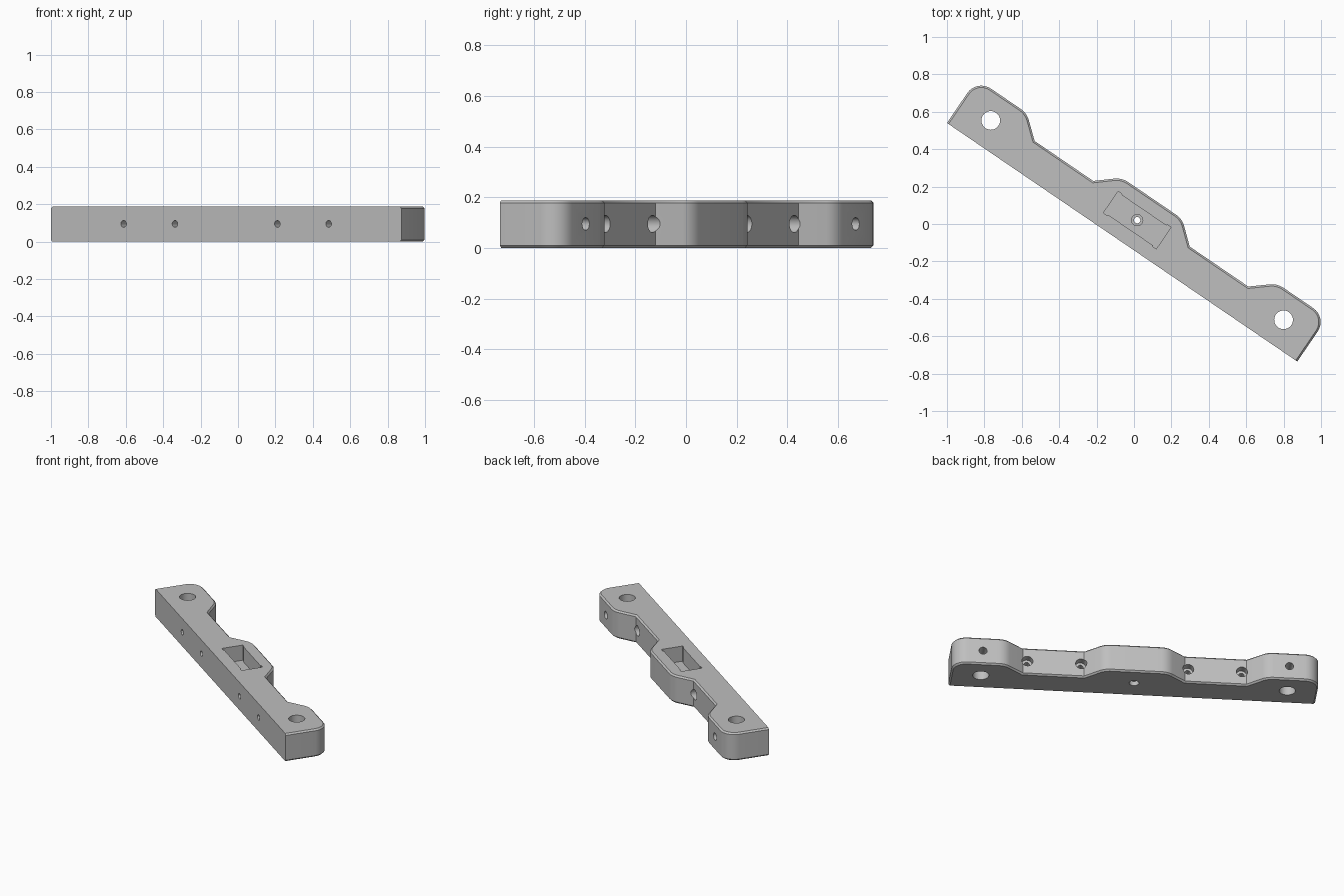
import bpy, bmesh, math
from mathutils import Vector, Matrix

if "Cube" in bpy.data.objects:
    bpy.data.objects.remove(bpy.data.objects["Cube"])

H = 0.188          # thickness
LEN = 1.133        # half length of the straight front edge
BACK = 0.284       # depth at the three lobes
WAIST = 0.184      # depth at the two recesses
MID = 0.143        # centre line of the vertical holes
HZ = 0.095         # height of the cross holes

grey = bpy.data.materials.new("plain grey")
grey.diffuse_color = (0.52, 0.52, 0.52, 1)
grey.use_nodes = True
grey.node_tree.nodes["Principled BSDF"].inputs["Base Color"].default_value = grey.diffuse_color


def fillet(p0, p1, p2, r, n=8):
    """Arc points that round the corner p1."""
    a, b = (p0 - p1).normalized(), (p2 - p1).normalized()
    half = a.angle(b) / 2
    c = p1 + (a + b).normalized() * (r / math.sin(half))
    t = r / math.tan(half)
    s, e = p1 + a * t - c, p1 + b * t - c
    ang = s.angle(e)
    return [c + (s * math.sin(ang * (1 - i / n)) + e * math.sin(ang * i / n)) / math.sin(ang)
            for i in range(n + 1)]


def prism(name, pts, z0, z1, chamfer=0):
    """Extrude an outline; chamfer top and bottom rims except along the front."""
    bm = bmesh.new()
    face = bm.faces.new([bm.verts.new((x, y, z0)) for x, y in pts])
    ext = bmesh.ops.extrude_face_region(bm, geom=[face])
    for v in ext["geom"]:
        if isinstance(v, bmesh.types.BMVert):
            v.co.z = z1
    bmesh.ops.recalc_face_normals(bm, faces=bm.faces)
    if chamfer:
        rim = [e for e in bm.edges
               if abs(e.verts[0].co.z - e.verts[1].co.z) < 1e-5
               and max(v.co.y for v in e.verts) > 1e-4]
        bmesh.ops.bevel(bm, geom=rim, offset=chamfer, segments=1,
                        affect='EDGES', profile=0.5)
    me = bpy.data.meshes.new(name)
    bm.to_mesh(me)
    bm.free()
    ob = bpy.data.objects.new(name, me)
    bpy.context.collection.objects.link(ob)
    return ob


def cut(target, tool):
    mod = target.modifiers.new("cut", 'BOOLEAN')
    mod.operation, mod.solver, mod.object = 'DIFFERENCE', 'EXACT', tool
    bpy.context.view_layer.objects.active = target
    bpy.ops.object.modifier_apply(modifier=mod.name)
    bpy.data.objects.remove(tool)


def drill(target, start, end, r):
    """Cut a round hole between two points."""
    a, b = Vector(start), Vector(end)
    circle = [(r * math.cos(i * math.tau / 32), r * math.sin(i * math.tau / 32)) for i in range(32)]
    tool = prism("drill", circle, 0, (b - a).length)
    tool.data.transform(Matrix.Translation(a) @ (b - a).to_track_quat('Z', 'Y').to_matrix().to_4x4())
    cut(target, tool)


# Outline of the right half of the back edge: (along, depth, corner radius)
half = [(LEN, 0, 0), (LEN, BACK, 0.09), (0.81, BACK, 0.11), (0.691, WAIST, 0),
        (0.312, WAIST, 0), (0.195, BACK, 0.11)]
corners = half + [(-x, y, r) for x, y, r in reversed(half)]
outline = []
for i, (x, y, r) in enumerate(corners):
    p = Vector((x, y))
    if r:
        prev = Vector(corners[i - 1][:2])
        nxt = Vector(corners[(i + 1) % len(corners)][:2])
        outline += fillet(prev, p, nxt, r)
    else:
        outline.append(p)
bar = prism("mounting_bar", outline, 0, H, 0.01)

# Rectangular pocket with relieved corners
w, d, e, s = 0.171, 0.064, 0.07, 0.146
quarter = [(w, 0), (w, e), (s, e), (s, d)]
pocket = quarter + [(-x, y) for x, y in reversed(quarter)]
pocket += [(-x, -y) for x, y in quarter[1:]] + [(x, -y) for x, y in reversed(quarter[1:])]
cut(bar, prism("pocket_cutter", [(x, y + MID) for x, y in pocket], 0.085, H + 0.1))

# Stepped hole through the pocket floor
drill(bar, (0, MID, -0.1), (0, MID, 0.14), 0.017)
drill(bar, (0, MID, 0.065), (0, MID, 0.14), 0.03)
drill(bar, (0, MID, -0.1), (0, MID, 0.03), 0.03)

for side in (-1, 1):
    # Large vertical end hole and the small hole that meets it from the back
    x = side * 0.947
    drill(bar, (x, MID, -0.1), (x, MID, H + 0.1), 0.05)
    drill(bar, (x, MID, HZ), (x, BACK + 0.1, HZ), 0.025)
    # Counterbored cross holes
    for u in (0.331, 0.663):
        x = side * u
        drill(bar, (x, -0.1, HZ), (x, BACK + 0.1, HZ), 0.018)
        drill(bar, (x, 0.135, HZ), (x, BACK + 0.1, HZ), 0.034)

# Turn the bar to its diagonal position
bar.data.transform(Matrix.Translation((-0.0635, -0.0975, 0))
                   @ Matrix.Rotation(-math.radians(34.25), 4, 'Z'))
bar.data.materials.clear()
bar.data.materials.append(grey)
for p in bar.data.polygons:
    p.material_index = 0

bpy.ops.object.select_all(action='DESELECT')
bar.select_set(True)
bpy.context.view_layer.objects.active = bar
bpy.ops.object.shade_smooth_by_angle(angle=math.radians(30))
